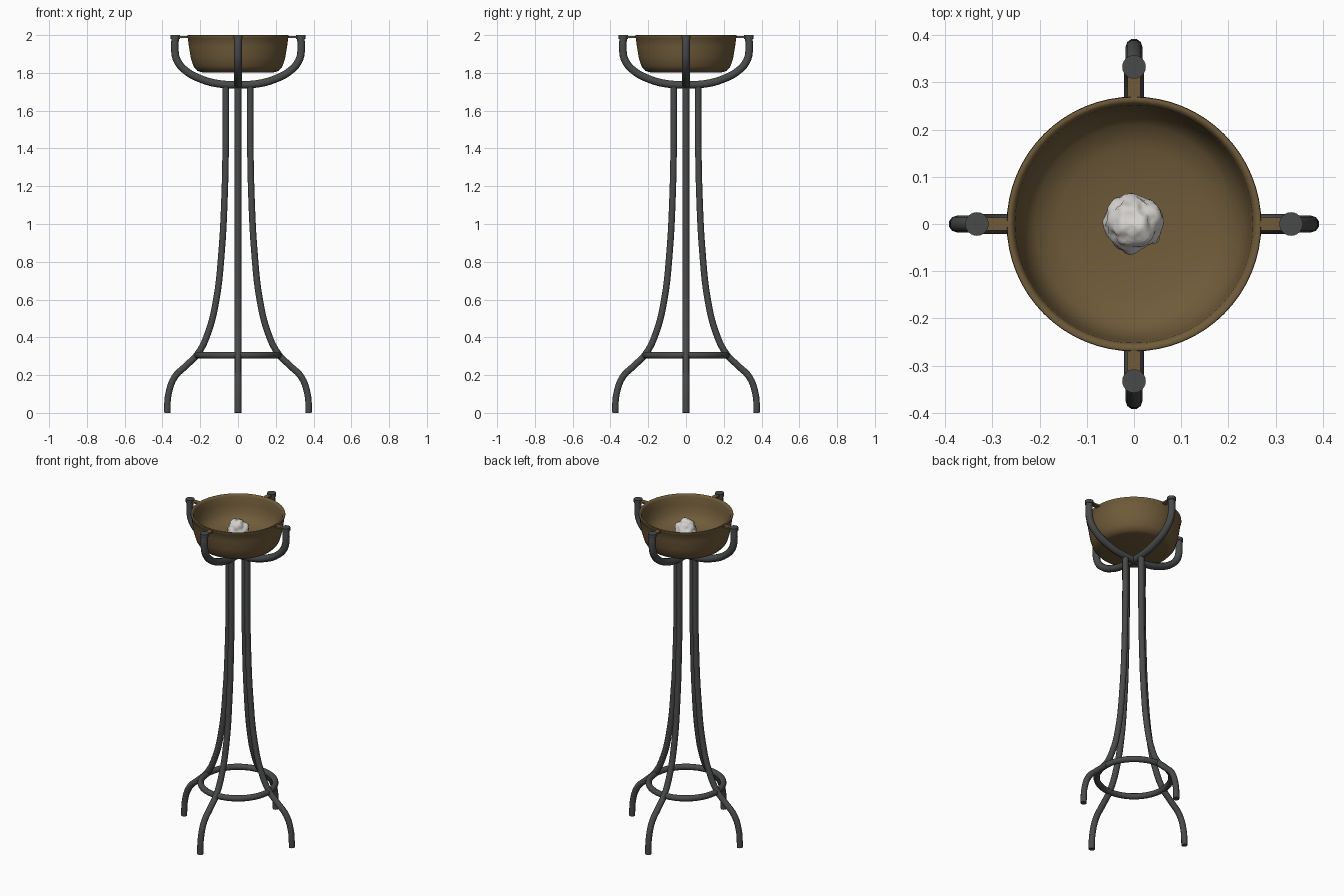
import bpy, bmesh, math
from mathutils import Vector, noise

if "Cube" in bpy.data.objects:
    bpy.data.objects.remove(bpy.data.objects["Cube"])


def mat(name, rgb):
    m = bpy.data.materials.new(name)
    m.diffuse_color = (*rgb, 1)
    m.use_nodes = True
    m.node_tree.nodes["Principled BSDF"].inputs["Base Color"].default_value = m.diffuse_color
    return m


IRON = mat("dark iron", (0.066, 0.068, 0.068))
BRONZE = mat("aged bronze", (0.16, 0.105, 0.042))
ASH = mat("pale stone", (0.66, 0.64, 0.61))


def finish(ob, material, angle=40):
    ob.data.materials.clear()
    ob.data.materials.append(material)
    bpy.ops.object.select_all(action='DESELECT')
    ob.select_set(True)
    bpy.context.view_layer.objects.active = ob
    bpy.ops.object.shade_smooth_by_angle(angle=math.radians(angle))


def tube(name, pts, radius, turn):
    # smooth path given as (r, z), swept with a round section, turned about z
    cu = bpy.data.curves.new(name, 'CURVE')
    cu.dimensions = '3D'
    cu.bevel_depth = radius
    cu.bevel_resolution = 3
    cu.resolution_u = 5
    cu.use_fill_caps = True
    sp = cu.splines.new('BEZIER')
    sp.bezier_points.add(len(pts) - 1)
    for bp, (r, z) in zip(sp.bezier_points, pts):
        bp.co = (r * math.cos(turn), r * math.sin(turn), z)
        bp.handle_left_type = bp.handle_right_type = 'AUTO'
    ob = bpy.data.objects.new(name, cu)
    bpy.context.collection.objects.link(ob)
    bpy.ops.object.select_all(action='DESELECT')
    ob.select_set(True)
    bpy.context.view_layer.objects.active = ob
    bpy.ops.object.convert(target='MESH')
    finish(bpy.context.object, IRON, 50)


LEG = [(0.375, 0), (0.368, 0.10), (0.335, 0.19), (0.275, 0.25), (0.215, 0.31),
       (0.16, 0.42), (0.115, 0.6), (0.087, 0.85), (0.071, 1.15), (0.065, 1.45), (0.065, 1.735)]
ARM = [(0.10, 1.742), (0.19, 1.765), (0.275, 1.81), (0.322, 1.865), (0.335, 1.93), (0.332, 1.985)]
SPAN = [(-r, z) for r, z in reversed(ARM)] + [(0, 1.737)] + ARM

for i in range(4):
    a = i * math.pi / 2
    d = Vector((math.cos(a), math.sin(a), 0))
    tube(f"leg_{i + 1}", LEG, 0.018, a)
    # round cap on each arm tip
    bpy.ops.mesh.primitive_cylinder_add(vertices=24, radius=0.025, depth=0.02,
                                        location=d * 0.333 + Vector((0, 0, 1.99)))
    bpy.context.object.name = f"arm_cap_{i + 1}"
    finish(bpy.context.object, IRON)
    # flat tab from bowl rim to arm
    bpy.ops.mesh.primitive_cube_add(size=1, location=d * 0.295 + Vector((0, 0, 1.99)),
                                    rotation=(0, 0, a))
    tab = bpy.context.object
    tab.name = f"rim_tab_{i + 1}"
    tab.scale = (0.07, 0.028, 0.01)
    finish(tab, BRONZE)

# two crossing cradle arms
for i in range(2):
    tube(f"cradle_arm_{i + 1}", SPAN, 0.021, i * math.pi / 2)

# brace ring
bpy.ops.mesh.primitive_torus_add(major_radius=0.213, minor_radius=0.018, major_segments=48,
                                 minor_segments=10, location=(0, 0, 0.305))
bpy.context.object.name = "brace_ring"
finish(bpy.context.object, IRON, 60)

# bowl, lathed profile
PROFILE = [(0, 1.803), (0.19, 1.803), (0.215, 1.81), (0.236, 1.835), (0.25, 1.88), (0.26, 1.94),
           (0.266, 1.985), (0.27, 1.99), (0.269, 1.998), (0.264, 2.0), (0.257, 1.997), (0.252, 1.985),
           (0.247, 1.94), (0.235, 1.89), (0.21, 1.855), (0.16, 1.838), (0.09, 1.828), (0, 1.825)]
bm = bmesh.new()
vs = [bm.verts.new((r, 0, z)) for r, z in PROFILE]
es = [bm.edges.new(p) for p in zip(vs, vs[1:])]
bmesh.ops.spin(bm, geom=vs + es, cent=(0, 0, 0), axis=(0, 0, 1), angle=math.tau,
               steps=64, use_duplicate=False)
bmesh.ops.remove_doubles(bm, verts=bm.verts, dist=1e-4)
bmesh.ops.recalc_face_normals(bm, faces=bm.faces)
me = bpy.data.meshes.new("bowl")
bm.to_mesh(me)
bm.free()
bowl = bpy.data.objects.new("bowl", me)
bpy.context.collection.objects.link(bowl)
finish(bowl, BRONZE, 50)

# crumpled lump in the bowl
bpy.ops.mesh.primitive_ico_sphere_add(subdivisions=4, radius=1)
lump = bpy.context.object
lump.name = "ember_lump"
for v in lump.data.vertices:
    n = v.co.normalized()
    k = 1 + 0.22 * noise.noise(n * 1.8 + Vector((3, 1, 7))) - 0.16 * abs(noise.noise(n * 3.2))
    v.co = Vector((n.x * 0.063, n.y * 0.063, n.z * 0.066)) * k + Vector((0, 0, 1.895))
finish(lump, ASH, 60)
